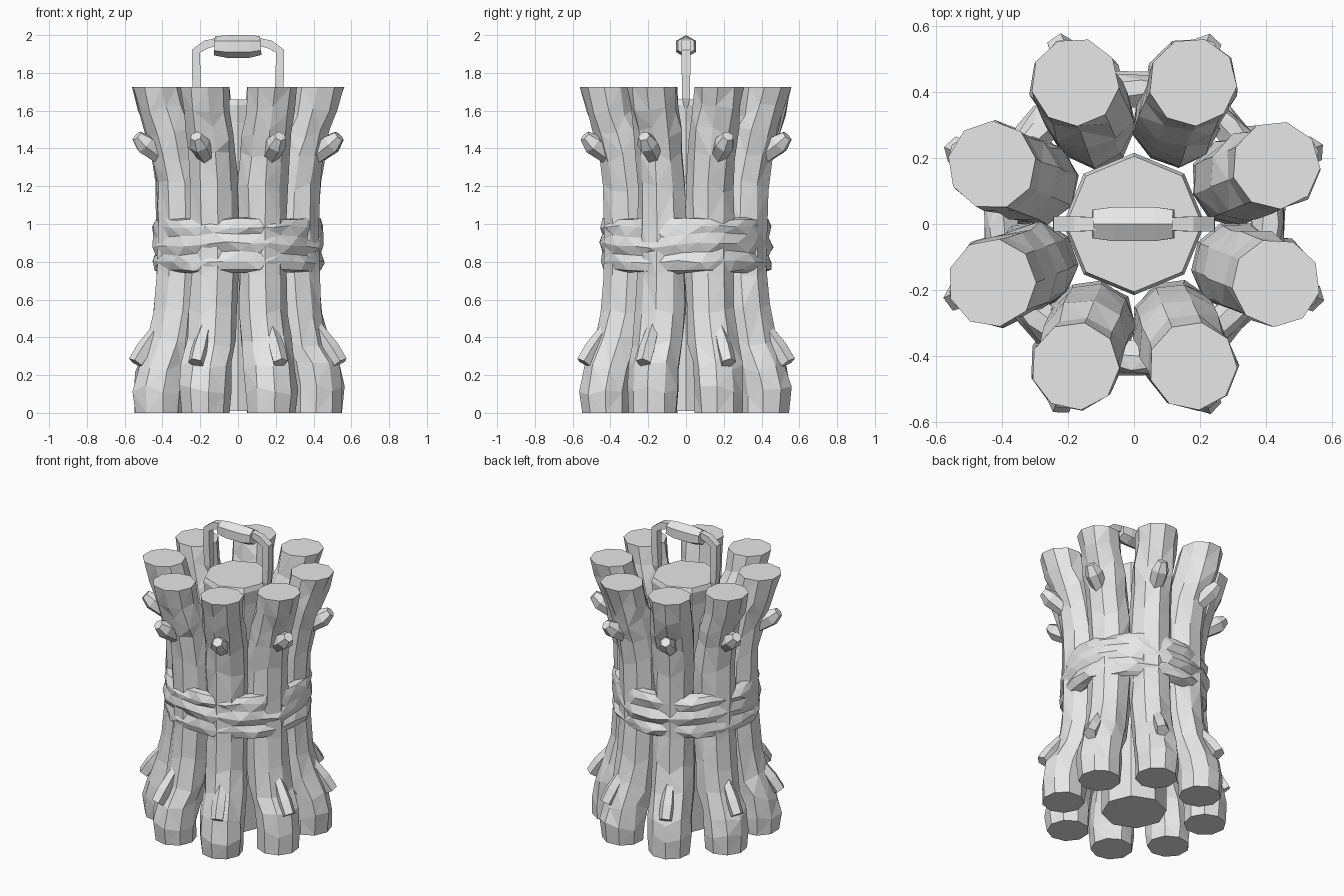
import bpy, bmesh, math, random
from mathutils import Vector, Matrix

if "Cube" in bpy.data.objects:
    bpy.data.objects.remove(bpy.data.objects["Cube"])

random.seed(4)
grey = bpy.data.materials.new("plain_grey")
grey.diffuse_color = (0.8, 0.8, 0.8, 1)
grey.use_nodes = True
grey.node_tree.nodes["Principled BSDF"].inputs["Base Color"].default_value = grey.diffuse_color


def skin(name, rings, closed=False):
    """Bridge a list of point rings into a flat-shaded mesh."""
    bm = bmesh.new()
    loops = [[bm.verts.new(p) for p in ring] for ring in rings]
    n = len(loops[0])
    for i in range(len(loops) if closed else len(loops) - 1):
        a, b = loops[i], loops[(i + 1) % len(loops)]
        for k in range(n):
            bm.faces.new((a[k], a[(k + 1) % n], b[(k + 1) % n], b[k]))
    caps = [] if closed else [bm.faces.new(loops[0]), bm.faces.new(loops[-1])]
    bmesh.ops.triangulate(bm, faces=[f for f in bm.faces if f not in caps])
    bmesh.ops.recalc_face_normals(bm, faces=bm.faces)
    me = bpy.data.meshes.new(name)
    bm.to_mesh(me)
    bm.free()
    me.materials.append(grey)
    ob = bpy.data.objects.new(name, me)
    bpy.context.collection.objects.link(ob)
    return ob


def tube(name, pts, radii, sides, turn=0.0):
    """Tapered tube along a path lying in the xz plane."""
    pts = [Vector((x, 0, z)) for x, z in pts]
    rings = []
    for i, (p, r) in enumerate(zip(pts, radii)):
        d = (pts[min(i + 1, len(pts) - 1)] - pts[max(i - 1, 0)]).normalized()
        u = Vector((0, 1, 0))
        v = d.cross(u)
        rings.append([p + r * (math.cos(t) * u + math.sin(t) * v)
                      for t in (turn + math.tau * k / sides for k in range(sides))])
    return skin(name, rings)


# Log: (height, distance from the middle, radius)
LOG = [(0, 0.455, 0.13), (0.12, 0.457, 0.138), (0.24, 0.435, 0.138),
       (0.38, 0.375, 0.135), (0.55, 0.343, 0.132), (0.75, 0.328, 0.13),
       (1.0, 0.325, 0.13), (1.2, 0.33, 0.13), (1.36, 0.358, 0.13),
       (1.48, 0.39, 0.132), (1.6, 0.437, 0.13), (1.725, 0.465, 0.134)]
SIDES = 9

for i in range(8):
    spin = Matrix.Rotation(math.radians(22.5 + 45 * i), 4, 'Z')
    start = random.uniform(0, 1)
    rings = []
    for j, (z, dist, rad) in enumerate(LOG):
        end = j in (0, len(LOG) - 1)
        ring = []
        for k in range(SIDES):
            t = start + math.tau * k / SIDES
            r = rad * (1 if end else random.uniform(0.93, 1.06))
            dz = 0 if end else random.uniform(-0.035, 0.035)
            ring.append((dist + r * math.cos(t), r * math.sin(t), z + dz))
        rings.append(ring)
    parts = [
        skin("log", rings),
        # broken twig stubs, one high and one low
        tube("upper_twig", [(0.43, 1.35), (0.535, 1.425), (0.58, 1.465)],
             [0.045, 0.056, 0.032], 6, start),
        tube("lower_twig", [(0.44, 0.47), (0.535, 0.34), (0.585, 0.265)],
             [0.03, 0.045, 0.042], 5, start),
    ]
    for ob in parts:
        ob.matrix_world = spin

# Central post between the logs
post = []
for z, rad in [(0.01, 0.2), (0.4, 0.2), (1.54, 0.205), (1.63, 0.215), (1.66, 0.205)]:
    post.append([(rad * math.sin(math.tau * k / 8), rad * math.cos(math.tau * k / 8), z)
                 for k in range(8)])
skin("central_post", post)

# Rope band of three lumpy strands
BAND = [(0.36, 0.77), (0.40, 0.74), (0.445, 0.755), (0.457, 0.80), (0.442, 0.845),
        (0.46, 0.89), (0.445, 0.94), (0.455, 0.985), (0.435, 1.025), (0.395, 1.03),
        (0.36, 1.0)]
band = []
for i in range(24):
    ring = []
    for j, (r, z) in enumerate(BAND):
        t = math.tau * (i + 0.5 * (j % 2) + random.uniform(-0.2, 0.2)) / 24
        r += random.uniform(-0.011, 0.009)
        z += random.uniform(-0.007, 0.007) + (0.012 * math.sin(3 * t) if 3 < j < 7 else 0)
        ring.append((r * math.cos(t), r * math.sin(t), z))
    band.append(ring)
skin("rope_band", band, closed=True)

# Carrying handle: two side arms and a thick grip
for s in (-1, 1):
    tube("handle_arm", [(s * 0.205, 1.6), (s * 0.215, 1.67), (s * 0.222, 1.8),
                        (s * 0.222, 1.915), (s * 0.17, 1.95), (s * 0.11, 1.965)],
         [0.008, 0.03, 0.032, 0.032, 0.032, 0.028], 4, math.pi / 4)
tube("handle_grip", [(-0.125, 1.943), (-0.06, 1.94), (0.06, 1.94), (0.12, 1.945)],
     [0.05, 0.06, 0.06, 0.05], 6, math.pi / 6)
